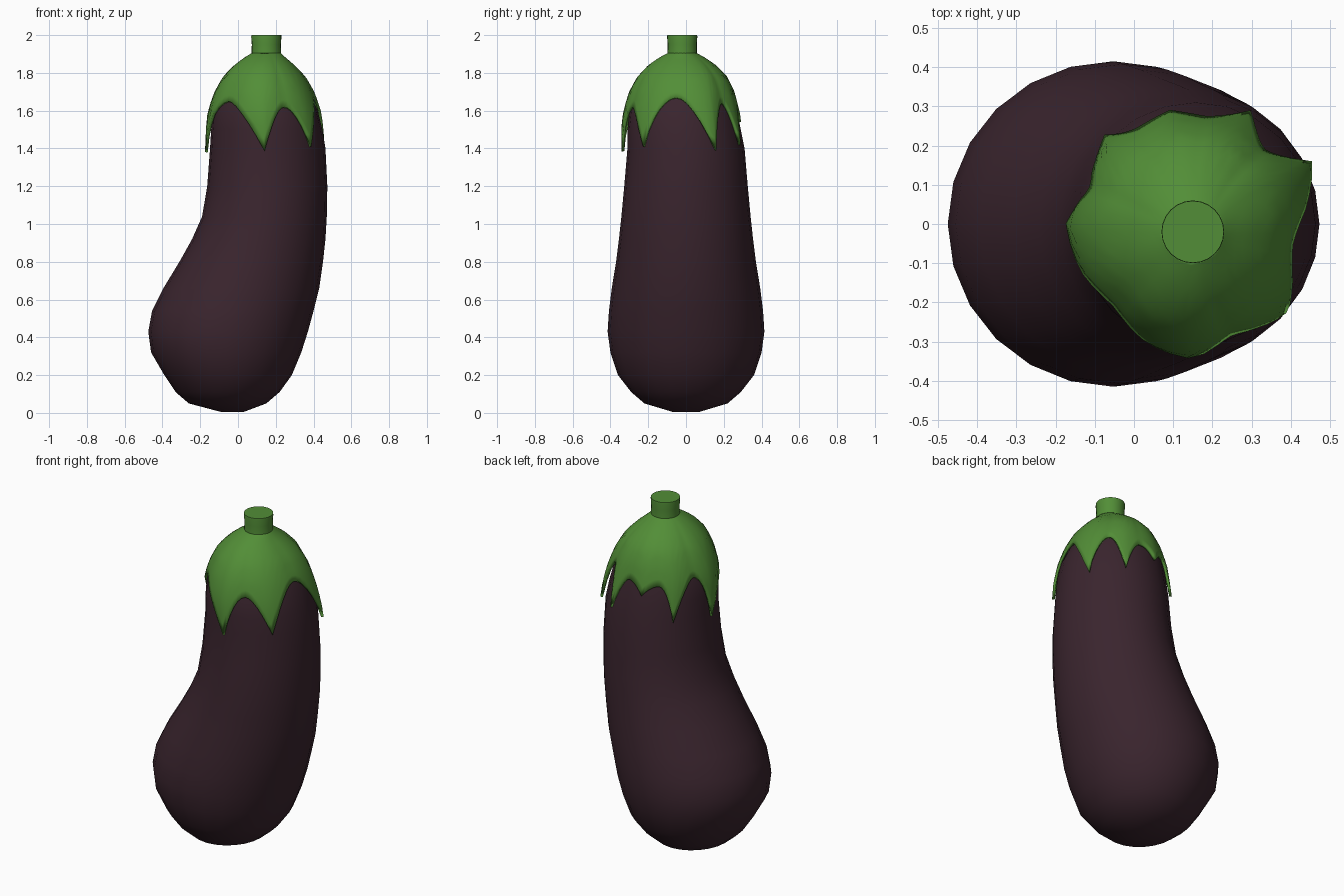
import bpy, bmesh, math

cube = bpy.data.objects.get("Cube")
if cube:
    bpy.data.objects.remove(cube, do_unlink=True)


def material(name, rgb):
    m = bpy.data.materials.new(name)
    m.use_nodes = True
    m.diffuse_color = (*rgb, 1)
    bsdf = m.node_tree.nodes["Principled BSDF"]
    bsdf.inputs["Base Color"].default_value = (*rgb, 1)
    bsdf.inputs["Roughness"].default_value = 0.6
    return m


purple = material("dark purple skin", (0.042, 0.018, 0.027))
green = material("leaf green", (0.085, 0.27, 0.038))

# Cross-sections of the fruit: height, min x, max x, half depth, centre y
SECTIONS = [
    (0.005, -0.09, 0.03, 0.07, 0), (0.05, -0.26, 0.15, 0.22, 0),
    (0.11, -0.33, 0.22, 0.29, 0), (0.2, -0.39, 0.285, 0.36, 0),
    (0.32, -0.46, 0.335, 0.4, 0), (0.43, -0.475, 0.37, 0.415, 0),
    (0.54, -0.455, 0.4, 0.408, 0), (0.66, -0.395, 0.43, 0.393, 0),
    (0.8, -0.31, 0.45, 0.37, 0), (0.92, -0.243, 0.463, 0.355, 0),
    (1.04, -0.19, 0.47, 0.342, 0), (1.2, -0.163, 0.473, 0.327, 0),
    (1.4, -0.148, 0.463, 0.31, 0), (1.5, -0.142, 0.447, 0.3, -0.01),
    (1.6, -0.133, 0.422, 0.284, -0.015), (1.7, -0.1, 0.385, 0.258, -0.015),
    (1.78, -0.06, 0.34, 0.22, -0.015), (1.84, -0.005, 0.285, 0.165, -0.018),
    (1.88, 0.045, 0.24, 0.11, -0.02), (1.905, 0.085, 0.215, 0.065, -0.02),
]


def surface(z, angle, offset):
    """Point on the fruit at a height and angle, moved outward by offset."""
    for a, b in zip(SECTIONS, SECTIONS[1:]):
        if z <= b[0]:
            break
    t = (z - a[0]) / (b[0] - a[0])
    lo, hi, depth, cy = (p + (q - p) * t for p, q in zip(a[1:], b[1:]))
    return ((lo + hi) / 2 + ((hi - lo) / 2 + offset) * math.cos(angle),
            cy + (depth + offset) * math.sin(angle), z)


def loft(name, rings, mat, caps=True):
    """Skin a stack of equal closed rings."""
    bm = bmesh.new()
    rows = [[bm.verts.new(p) for p in ring] for ring in rings]
    n = len(rows[0])
    for low, high in zip(rows, rows[1:]):
        for i in range(n):
            j = (i + 1) % n
            bm.faces.new((low[i], low[j], high[j], high[i]))
    if caps:
        bm.faces.new(rows[0][::-1])
        bm.faces.new(rows[-1])
    mesh = bpy.data.meshes.new(name)
    bm.to_mesh(mesh)
    bm.free()
    mesh.materials.append(mat)
    obj = bpy.data.objects.new(name, mesh)
    bpy.context.collection.objects.link(obj)
    bpy.ops.object.select_all(action="DESELECT")
    obj.select_set(True)
    bpy.context.view_layer.objects.active = obj
    bpy.ops.object.shade_smooth_by_angle(angle=math.radians(40))
    return obj


# Fruit body, drawn in slightly beneath the leafy cap
SIDES = 24
body_rings = []
for section in SECTIONS[:-2]:
    z = section[0]
    inset = -0.03 * min(1, max(0, (z - 1.65) / 0.15))
    body_rings.append([surface(z, math.tau * i / SIDES, inset) for i in range(SIDES)])
loft("fruit_body", body_rings, purple)

# Leaf points: angle, tip height, height of the notch that follows, ridge size
TIPS = [(28, 1.39, 1.64, 0.022), (64, 1.42, 1.61, 0.006), (101, 1.54, 1.6, 0.004),
        (136, 1.4, 1.63, 0.008), (180, 1.38, 1.65, 0.016), (267, 1.385, 1.62, 0.022),
        (316, 1.41, 1.67, 0.006)]
STEPS, ROWS = 12, 12
columns = []
for k, (start, tip, notch, ridge) in enumerate(TIPS):
    end, next_tip, _, next_ridge = TIPS[(k + 1) % len(TIPS)]
    end += 360 if end < start else 0
    for s in range(STEPS):
        t = s / STEPS
        u = 2 * t - 1
        target = tip if u < 0 else next_tip
        rim = notch - (notch - target) * abs(u) ** 2
        bump = ridge * max(0, 1 - 2 * t) + next_ridge * max(0, 2 * t - 1)
        columns.append((math.radians(start + (end - start) * t), rim, bump))

# Leafy cap draped over the top, with ridges running to the main points
cap_rings = []
for r in range(ROWS + 1):
    f = math.sin(math.pi / 2 * r / ROWS)
    fade = math.sin(math.pi * (0.3 + 0.7 * f))
    cap_rings.append([surface(rim + (1.905 - rim) * f, a, 0.012 + bump * fade)
                      for a, rim, bump in columns])
cap = loft("leafy_cap", cap_rings, green, caps=False)
thick = cap.modifiers.new("leaf thickness", "SOLIDIFY")
thick.thickness = 0.014
thick.offset = -1

# Stem with a softly flared foot
stem_rings = [[(0.15 + rad * math.cos(math.tau * i / SIDES),
                -0.02 + rad * math.sin(math.tau * i / SIDES), z) for i in range(SIDES)]
              for z, rad in [(1.86, 0.08), (1.91, 0.078), (1.95, 0.077), (1.99, 0.08), (2.0, 0.079)]]
loft("stem", stem_rings, green)
